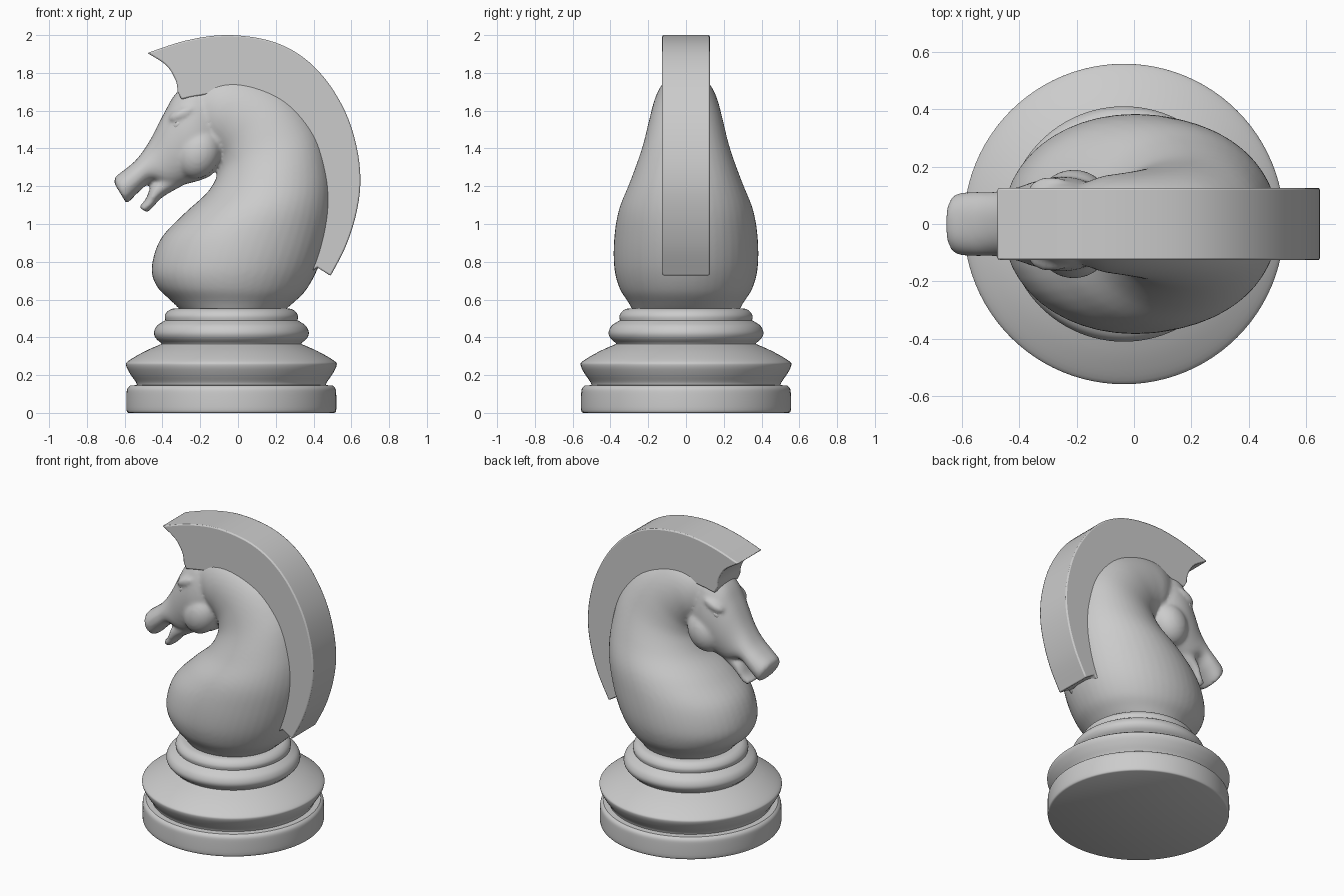
import bpy, bmesh, math
from mathutils import Vector, Matrix

if "Cube" in bpy.data.objects:
    bpy.data.objects.remove(bpy.data.objects["Cube"])


def spline(points, steps):
    # Catmull-Rom through points of any dimension
    pts = [Vector(p) for p in points]
    out = []
    for i in range(len(pts) - 1):
        p0, p1, p2 = pts[max(i - 1, 0)], pts[i], pts[i + 1]
        p3 = pts[min(i + 2, len(pts) - 1)]
        for s in range(steps):
            t = s / steps
            out.append(0.5 * (2 * p1 + (p2 - p0) * t + (2 * p0 - 5 * p1 + 4 * p2 - p3) * t * t
                              + (3 * p1 - p0 - 3 * p2 + p3) * t ** 3))
    out.append(pts[-1])
    return out


def skin(bm, rings):
    # Closed tube through equal-sized rings, capped at both ends
    vs = [[bm.verts.new(p) for p in r] for r in rings]
    n = len(vs[0])
    for a, b in zip(vs, vs[1:]):
        for i in range(n):
            bm.faces.new((a[i], a[(i + 1) % n], b[(i + 1) % n], b[i]))
    bm.faces.new(vs[0][::-1])
    bm.faces.new(vs[-1])


def loft(bm, sections, power=1.0, n=48, steps=5):
    # Section = lower/front point (x, z), upper/back point (x, z), half width
    rings = []
    for fx, fz, bx, bz, w in spline(sections, steps):
        ring = []
        for i in range(n):
            a = 2 * math.pi * i / n
            c, s = math.cos(a), math.sin(a)
            k = (1 + c) / 2
            ring.append((fx + (bx - fx) * k, math.copysign(w * abs(s) ** power, s),
                         fz + (bz - fz) * k))
        rings.append(ring)
    skin(bm, rings)


def blob_pair(bm, loc, size, tilt=0):
    for side in (1, -1):
        m = (Matrix.Translation((loc[0], side * loc[1], loc[2]))
             @ Matrix.Rotation(math.radians(tilt), 4, 'Y') @ Matrix.Diagonal((*size, 1)))
        bmesh.ops.create_uvsphere(bm, u_segments=24, v_segments=16, radius=1, matrix=m)


def finish(name, bm):
    me = bpy.data.meshes.new(name)
    bm.to_mesh(me)
    bm.free()
    ob = bpy.data.objects.new(name, me)
    bpy.context.collection.objects.link(ob)
    return ob


def smooth(ob, angle=35):
    bpy.ops.object.select_all(action='DESELECT')
    ob.select_set(True)
    bpy.context.view_layer.objects.active = ob
    bpy.ops.object.shade_smooth_by_angle(angle=math.radians(angle))


# Turned base
profile = [[(.545, 0), (.555, .015), (.555, .10), (.55, .13), (.535, .145)],
           [(.50, .147), (.507, .165), (.535, .205), (.557, .25), (.545, .275), (.46, .325), (.37, .365)],
           [(.372, .37), (.40, .395), (.41, .425), (.395, .46), (.36, .485)],
           [(.35, .49), (.352, .515), (.335, .54), (.30, .553), (.20, .553)]]
bm = bmesh.new()
seg = 96
rings = []
for part in profile:
    for r, z in spline(part, 4):
        rings.append([(-.035 + r * math.cos(2 * math.pi * i / seg),
                       r * math.sin(2 * math.pi * i / seg), z) for i in range(seg)])
skin(bm, rings)
bmesh.ops.recalc_face_normals(bm, faces=bm.faces)
smooth(finish("turned_base", bm))

# Neck and chest
bm = bmesh.new()
loft(bm, [(-.29, .53, .23, .53, .275), (-.35, .59, .29, .58, .305), (-.43, .67, .36, .65, .352),
          (-.457, .77, .425, .77, .38), (-.41, .92, .475, .93, .38),
          (-.29, 1.05, .50, 1.10, .355), (-.16, 1.17, .49, 1.28, .295),
          (-.105, 1.27, .43, 1.50, .235), (-.10, 1.33, .28, 1.69, .20),
          (-.11, 1.36, .07, 1.79, .18), (-.13, 1.38, -.10, 1.80, .165),
          (-.16, 1.40, -.24, 1.75, .13)], .95)
# Head and upper jaw
loft(bm, [(-.06, 1.38, -.10, 1.74, .11), (-.13, 1.27, -.24, 1.76, .155),
          (-.19, 1.235, -.33, 1.69, .165), (-.28, 1.21, -.39, 1.59, .15),
          (-.36, 1.19, -.465, 1.445, .125), (-.45, 1.225, -.53, 1.35, .112),
          (-.52, 1.175, -.59, 1.295, .112), (-.585, 1.112, -.648, 1.25, .105),
          (-.60, 1.125, -.655, 1.215, .08)], .8)
# Lower jaw
loft(bm, [(-.30, 1.20, -.36, 1.32, .09), (-.40, 1.142, -.45, 1.22, .09),
          (-.45, 1.09, -.487, 1.135, .08), (-.482, 1.06, -.525, 1.09, .065)], .8)
# Cheeks and brows
blob_pair(bm, (-.21, .085, 1.375), (.115, .105, .14), 25)
blob_pair(bm, (-.29, .115, 1.585), (.085, .05, .035), -25)
bmesh.ops.recalc_face_normals(bm, faces=bm.faces)
body = finish("horse_head_and_neck", bm)
mod = body.modifiers.new("fuse", 'REMESH')
mod.mode = 'VOXEL'
mod.voxel_size = .012
mod.use_smooth_shade = True
mod = body.modifiers.new("soften", 'SMOOTH')
mod.factor = .5
mod.iterations = 6

# Eyes
bm = bmesh.new()
blob_pair(bm, (-.315, .128, 1.53), (.036, .024, .022), -45)
smooth(finish("eyes", bm), 60)

# Mane slab
outer = spline([(-.48, 1.905), (-.28, 1.97), (-.07, 2.0), (.15, 1.975), (.32, 1.90), (.46, 1.77),
                (.57, 1.59), (.63, 1.40), (.648, 1.22), (.625, 1.05), (.57, .88), (.49, .725)], 5)
inner = spline([(.42, .77), (.37, .76), (.40, 1.0), (.41, 1.2), (.34, 1.45), (.20, 1.62),
                (0, 1.70), (-.2, 1.68), (-.30, 1.66)], 4)
front = spline([(-.32, 1.70), (-.33, 1.76), (-.38, 1.84), (-.48, 1.905)], 5)[:-1]
outline = outer + inner + front
bm = bmesh.new()
skin(bm, [[(p[0], y, p[1]) for p in outline] for y in (-.126, .126)])
bmesh.ops.recalc_face_normals(bm, faces=bm.faces)
mane = finish("mane", bm)
mod = mane.modifiers.new("soft_edges", 'BEVEL')
mod.width = .008
mod.segments = 2
mod.limit_method = 'ANGLE'
smooth(mane, 40)
